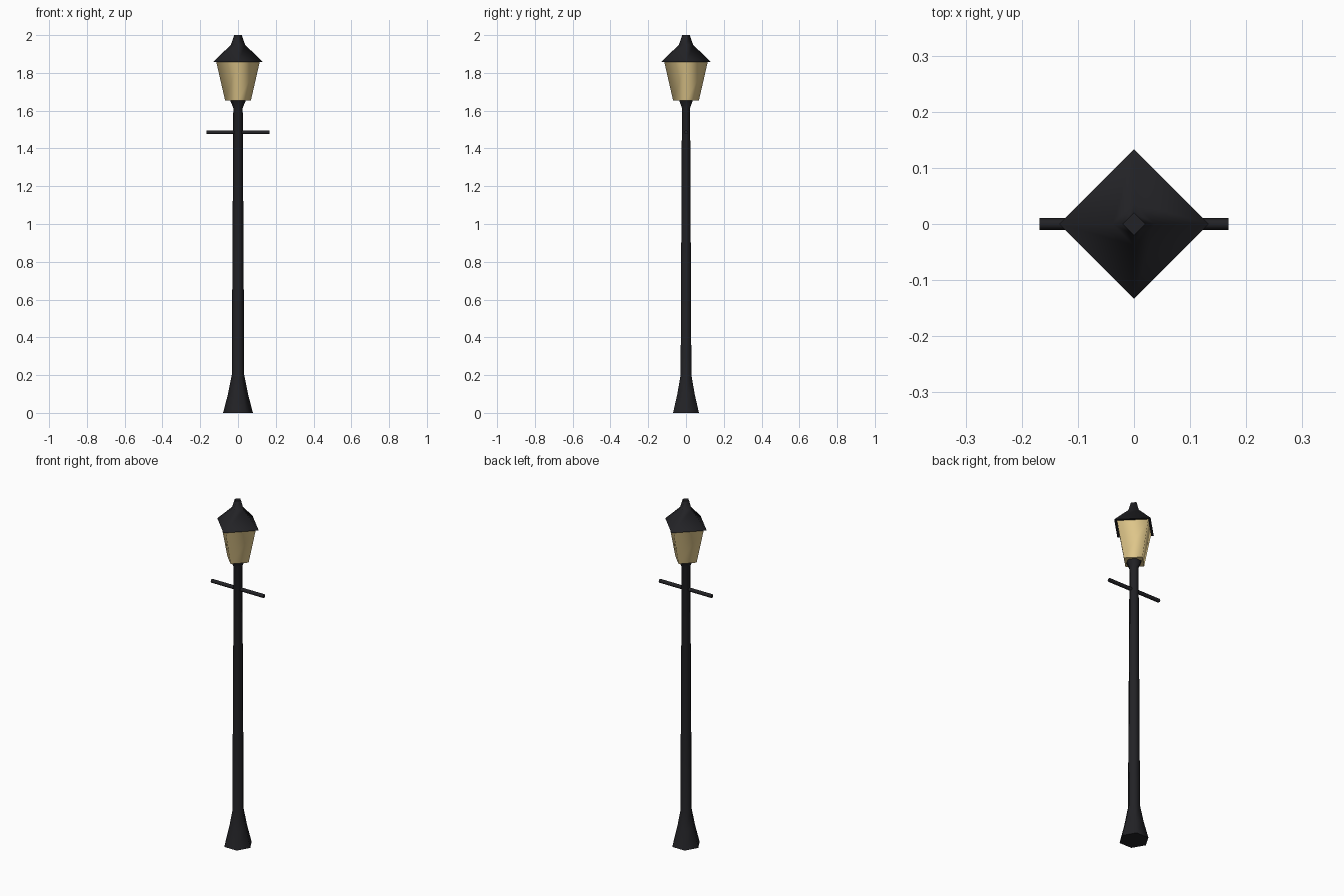
import bpy, bmesh, math

if "Cube" in bpy.data.objects:
    bpy.data.objects.remove(bpy.data.objects["Cube"])


def material(name, color):
    mat = bpy.data.materials.new(name)
    mat.diffuse_color = (*color, 1)
    mat.use_nodes = True
    mat.node_tree.nodes["Principled BSDF"].inputs["Base Color"].default_value = mat.diffuse_color
    return mat


iron = material("dark_iron", (0.016, 0.016, 0.019))
amber = material("amber_glass", (0.78, 0.60, 0.27))


def lathe(name, profile, sides, mat):
    """Faceted turned part: rings of (radius, height), first corner on +x, capped ends."""
    bm = bmesh.new()
    rings = []
    for r, z in profile:
        rings.append([bm.verts.new((r * math.cos(2 * math.pi * i / sides),
                                    r * math.sin(2 * math.pi * i / sides), z))
                      for i in range(sides)])
    for a, b in zip(rings, rings[1:]):
        for i in range(sides):
            j = (i + 1) % sides
            bm.faces.new((a[i], a[j], b[j], b[i])).smooth = True
    bm.faces.new(rings[0][::-1])
    bm.faces.new(rings[-1])
    mesh = bpy.data.meshes.new(name)
    bm.to_mesh(mesh)
    bm.free()
    mesh.materials.append(mat)
    obj = bpy.data.objects.new(name, mesh)
    bpy.context.collection.objects.link(obj)
    return obj


# Six-sided post with flared foot and a small cup under the lantern
lathe("post", [(0.079, 0), (0.053, 0.1), (0.033, 0.2), (0.025, 1.615), (0.042, 1.655)], 6, iron)

# Four-sided tapered lantern glass
lathe("lantern_glass", [(0.068, 1.653), (0.115, 1.858)], 4, amber)

# Four-sided roof with a narrow peak
lathe("lantern_roof", [(0.133, 1.857), (0.038, 1.948), (0.02, 2.0)], 4, iron)

# Ladder bar across the post
bar = lathe("ladder_bar", [(0.0105, -0.168), (0.0105, 0.168)], 6, iron)
bar.rotation_euler = (math.radians(90), 0, math.radians(90))
bar.location = (0, 0, 1.485)
